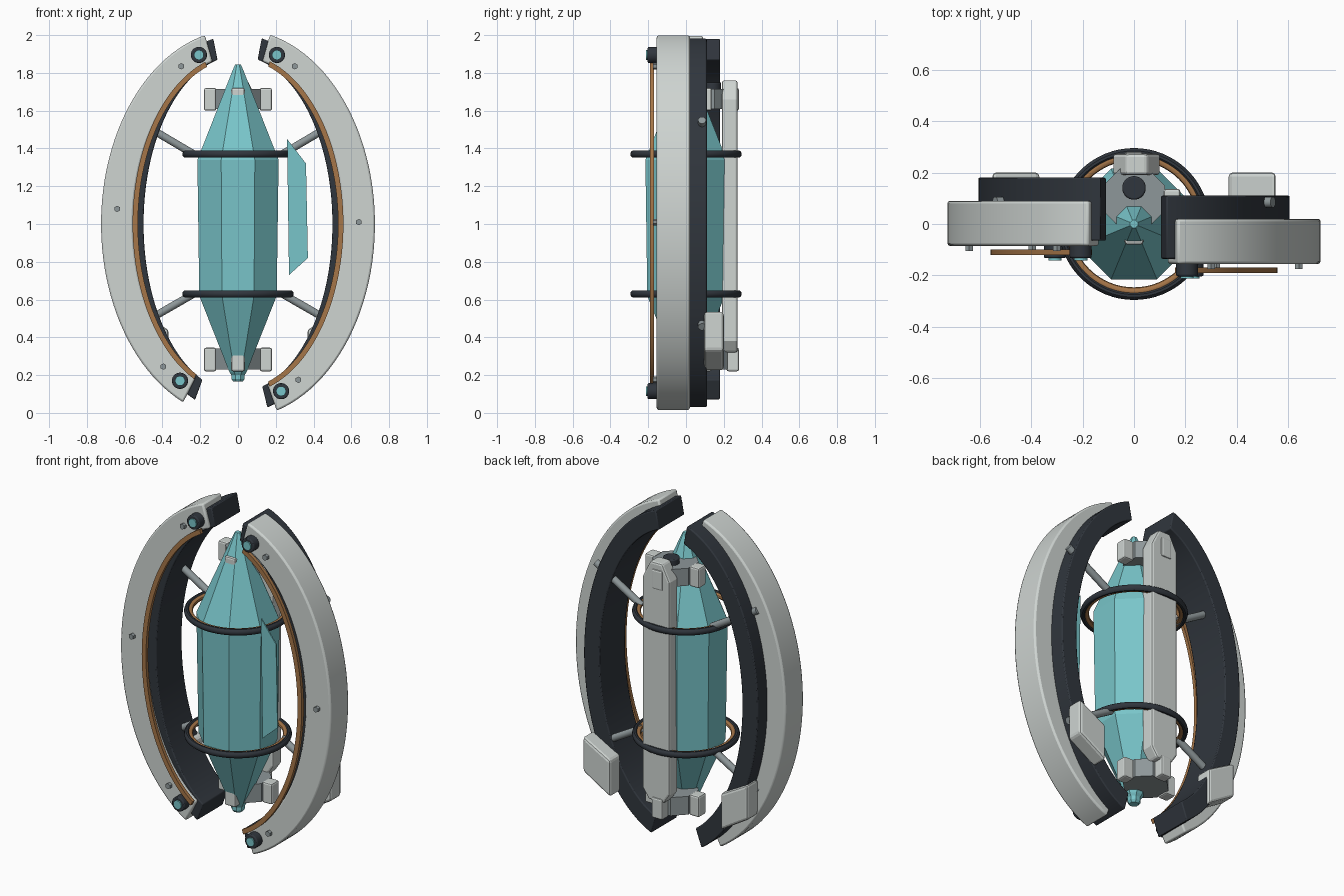
import bpy, bmesh, math
from mathutils import Vector

if "Cube" in bpy.data.objects:
    bpy.data.objects.remove(bpy.data.objects["Cube"])


def material(name, rgb):
    m = bpy.data.materials.new(name)
    m.use_nodes = True
    color = (*rgb, 1)
    m.diffuse_color = color
    m.node_tree.nodes["Principled BSDF"].inputs["Base Color"].default_value = color
    return m


WHITE = material("pale_shell", (0.62, 0.66, 0.64))
DARK = material("dark_frame", (0.03, 0.037, 0.047))
TEAL = material("teal_core", (0.19, 0.56, 0.59))
COPPER = material("copper", (0.38, 0.18, 0.065))
GREY = material("steel_grey", (0.27, 0.31, 0.32))


def finish(name, bm, mat, bevel=0, smooth=False):
    bmesh.ops.recalc_face_normals(bm, faces=bm.faces)
    mesh = bpy.data.meshes.new(name)
    bm.to_mesh(mesh)
    bm.free()
    mesh.materials.append(mat)
    ob = bpy.data.objects.new(name, mesh)
    bpy.context.collection.objects.link(ob)
    if bevel:
        mod = ob.modifiers.new("Bevel", "BEVEL")
        mod.width, mod.segments = bevel, 2
        mod.limit_method, mod.angle_limit = "ANGLE", math.radians(40)
    if smooth:
        bpy.ops.object.select_all(action="DESELECT")
        ob.select_set(True)
        bpy.context.view_layer.objects.active = ob
        bpy.ops.object.shade_smooth_by_angle(angle=math.radians(35))
    return ob


def loft(bm, rings, closed=False):
    """Skin a list of vertex rings, capping the ends unless closed."""
    rings = [[bm.verts.new(p) for p in ring] for ring in rings]
    pairs = list(zip(rings, rings[1:]))
    if closed:
        pairs.append((rings[-1], rings[0]))
    else:
        bm.faces.new(rings[0])
        bm.faces.new(rings[-1])
    for a, b in pairs:
        for i in range(len(a)):
            j = (i + 1) % len(a)
            bm.faces.new((a[i], a[j], b[j], b[i]))


def arc_band(name, side, top, bottom, inner, outer, y0, y1, mat, bevel=0, steps=48):
    """Rectangular section swept along a half ellipse."""
    rings = []
    start, end = math.radians(top), math.pi - math.radians(bottom)
    for i in range(steps + 1):
        t = start + (end - start) * i / steps
        s, c = side * math.sin(t), math.cos(t)
        rings.append([(r[0] * s, y, 1 + r[1] * c)
                      for r, y in ((inner, y0), (outer, y0), (outer, y1), (inner, y1))])
    bm = bmesh.new()
    loft(bm, rings)
    return finish(name, bm, mat, bevel, smooth=True)


def rod(name, p, q, radius, mat, sides=16, bevel=0):
    p, q = Vector(p), Vector(q)
    turn = (q - p).to_track_quat("Z", "Y")
    ring = [turn @ Vector((radius * math.cos(a), radius * math.sin(a), 0))
            for a in (2 * math.pi * (i + 0.5) / sides for i in range(sides))]
    bm = bmesh.new()
    loft(bm, [[p + v for v in ring], [q + v for v in ring]])
    return finish(name, bm, mat, bevel, smooth=sides > 8)


def plate(name, outline, y0, y1, mat, bevel=0):
    bm = bmesh.new()
    loft(bm, [[(x, y, z) for x, z in outline] for y in (y0, y1)])
    return finish(name, bm, mat, bevel)


def hoop(name, z, major, minor, height, mat):
    rings = []
    for i in range(64):
        a = 2 * math.pi * i / 64
        ring = []
        for k in range(10):
            b = 2 * math.pi * k / 10
            r = major + minor * math.cos(b)
            ring.append((r * math.cos(a), r * math.sin(a), z + height * math.sin(b)))
        rings.append(ring)
    bm = bmesh.new()
    loft(bm, rings, closed=True)
    return finish(name, bm, mat, smooth=True)


# Faceted core capsule
profile = [(0.025, 0.165), (0.035, 0.18), (0.035, 0.2), (0.045, 0.215), (0.205, 0.62),
           (0.215, 1.34), (0.028, 1.815), (0.015, 1.845)]
bm = bmesh.new()
loft(bm, [[(r / math.cos(math.pi / 8) * math.cos(math.pi * (k + 0.5) / 4),
            r / math.cos(math.pi / 8) * math.sin(math.pi * (k + 0.5) / 4), z)
           for k in range(8)] for r, z in profile])
finish("core", bm, TEAL)

# Hoops around the core
for level, z in (("lower", 0.63), ("upper", 1.37)):
    hoop(level + "_hoop", z, 0.279, 0.016, 0.019, DARK)
    hoop(level + "_hoop_lining", z, 0.262, 0.016, 0.014, COPPER)

# Collars with four pads each, behind the core axis
AXIS_Y = 0.1
for level, z0, z1 in (("lower", 0.22, 0.345), ("upper", 1.6, 1.72)):
    rod(level + "_collar", (0, AXIS_Y, z0 + 0.01), (0, AXIS_Y, z1 - 0.005), 0.13, GREY, 8)
    for k in range(4):
        d = Vector((math.cos(k * math.pi / 2), math.sin(k * math.pi / 2), 0))
        side = Vector((-d.y, d.x, 0)) * 0.036
        mid = Vector((0, AXIS_Y, 0))
        corners = [mid + d * 0.115 - side, mid + d * 0.18 - side,
                   mid + d * 0.18 + side, mid + d * 0.115 + side]
        bm = bmesh.new()
        loft(bm, [[c + Vector((0, 0, z)) for c in corners] for z in (z0, z1)])
        finish(level + "_collar_pad", bm, WHITE, 0.01)
rod("collar_cap", (0, 0.14, 1.65), (0, 0.14, 1.75), 0.046, DARK, 24, 0.006)

# Back spine
spine = [(-0.04, 0.32), (0.06, 0.32), (0.1, 0.38), (0.1, 1.66), (0.05, 1.76),
         (-0.03, 1.76), (-0.08, 1.66), (-0.08, 0.38)]
plate("spine", spine, 0.19, 0.273, WHITE, 0.012)

# Side fin
plate("side_fin", [(0.26, 1.45), (0.36, 1.32), (0.37, 0.82), (0.27, 0.73)],
      -0.152, -0.144, TEAL)

# Curved arms: side, label, white front y, end angles, bolts, end knobs
arms = [
    (-1, "right", -0.085, 14, 23.6, [(0.30, 1.835), (0.64, 1.08), (0.395, 0.245)],
     [(0.207, 1.895), (0.307, 0.17)]),
    (1, "left", -0.155, 13.5, 16.4, [(0.30, 1.835), (0.64, 1.01), (0.32, 0.175)],
     [(0.206, 1.895), (0.228, 0.115)]),
]
for s, label, y, top, bottom, bolts, knobs in arms:
    arc_band(label + "_arm_shell", s, top, bottom, (0.555, 0.885), (0.725, 1.03),
             y, y + 0.175, WHITE, 0.01)
    arc_band(label + "_arm_frame", s, top - 1.5, bottom - 1.5, (0.5, 0.89), (0.605, 1.005),
             y + 0.02, y + 0.265, DARK, 0.006)
    arc_band(label + "_arm_trim", s, top + 4, bottom + 1, (0.53, 0.875), (0.558, 0.903),
             y - 0.035, y - 0.014, COPPER)
    for x, z in bolts:
        rod(label + "_arm_bolt", (s * x, y, z), (s * x, y - 0.02, z), 0.017, GREY, 6)
    for x, z in knobs:
        rod(label + "_knob", (s * x, y + 0.01, z), (s * x, y - 0.048, z), 0.043, DARK, 24, 0.006)
        rod(label + "_knob_lens", (s * x, y - 0.03, z), (s * x, y - 0.056, z), 0.026, TEAL, 16)

    # Struts from the hoops through the arm frame
    for z0, z1 in ((1.37, 1.55), (0.63, 0.455)):
        rod(label + "_strut", (s * 0.235, 0.085, z0), (s * 0.54, 0.085, z1), 0.021, GREY, 12)

    # Slanted block on the back of the arm
    plate(label + "_arm_block", [(s * 0.368, 0.22), (s * 0.55, 0.33), (s * 0.55, 0.54),
                                 (s * 0.368, 0.44)], 0.095, 0.2, WHITE, 0.015)
